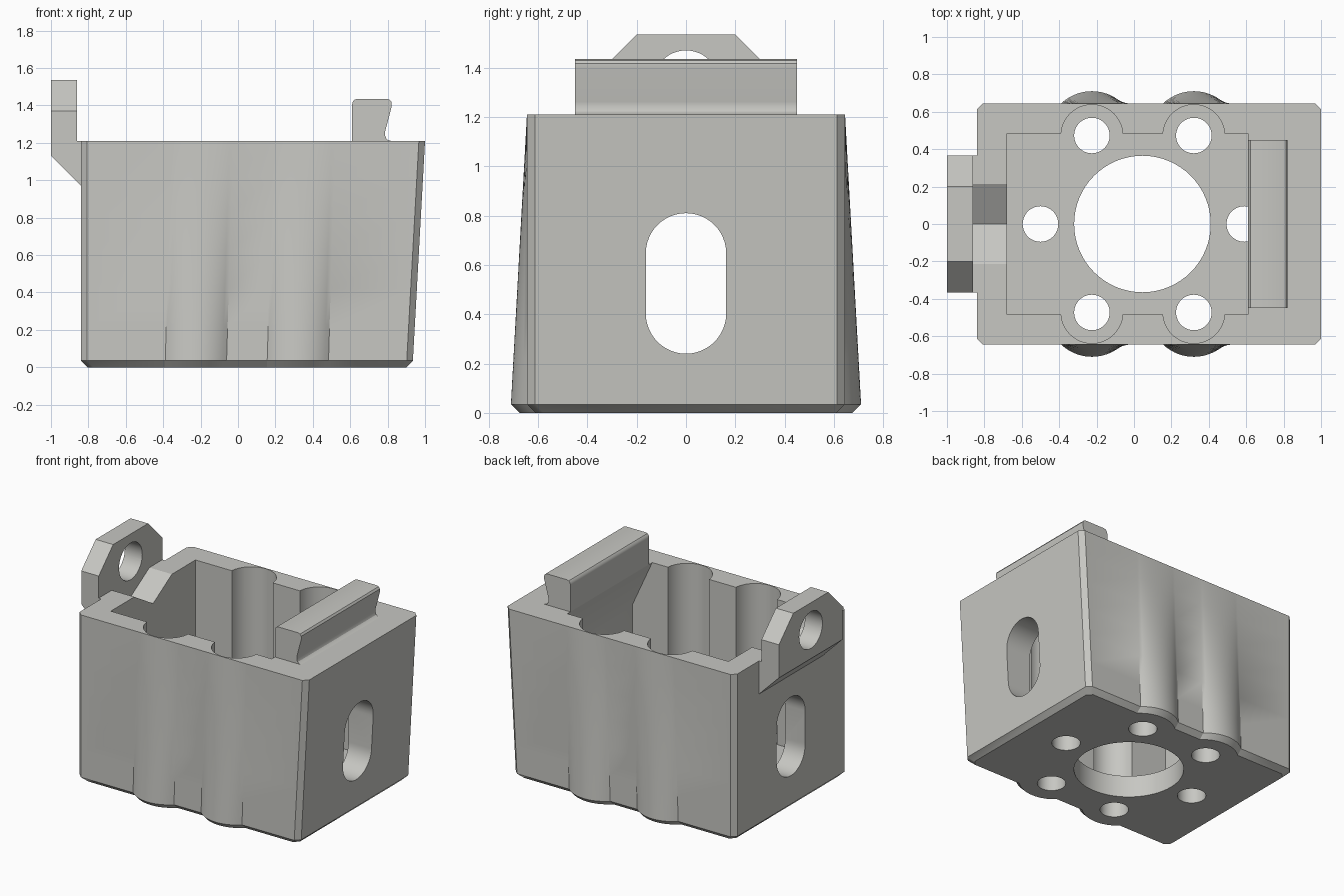
import bpy, bmesh, math

if "Cube" in bpy.data.objects:
    bpy.data.objects.remove(bpy.data.objects["Cube"])

TOP, FLOOR, CH = 1.21, 0.16, 0.035
LOBE_X = (-0.225, 0.32)      # screw boss positions along each long wall

grey = bpy.data.materials.new("light_grey")
grey.diffuse_color = (0.57, 0.57, 0.54, 1)
grey.use_nodes = True
grey.node_tree.nodes["Principled BSDF"].inputs["Base Color"].default_value = grey.diffuse_color


def make(name, bm):
    bmesh.ops.recalc_face_normals(bm, faces=bm.faces)
    me = bpy.data.meshes.new(name)
    bm.to_mesh(me)
    bm.free()
    me.materials.append(grey)
    ob = bpy.data.objects.new(name, me)
    bpy.context.collection.objects.link(ob)
    return ob


def loft(name, rings):
    """Closed solid through rings of equal point count."""
    bm = bmesh.new()
    vs = [[bm.verts.new(p) for p in r] for r in rings]
    n = len(vs[0])
    for a, b in zip(vs, vs[1:]):
        for i in range(n):
            j = (i + 1) % n
            bm.faces.new((a[i], a[j], b[j], b[i]))
    bm.faces.new(vs[0][::-1])
    bm.faces.new(vs[-1])
    return make(name, bm)


def prism(name, pts, axis, lo, hi):
    """Extrude a 2D outline along x (pts = y,z), y (pts = x,z) or z (pts = x,y)."""
    put = {"x": lambda p, d: (d, p[0], p[1]),
           "y": lambda p, d: (p[0], d, p[1]),
           "z": lambda p, d: (p[0], p[1], d)}[axis]
    return loft(name, [[put(p, d) for p in pts] for d in (lo, hi)])


def circle(cx, cy, r, n=48):
    return [(cx + r * math.cos(2 * math.pi * i / n), cy + r * math.sin(2 * math.pi * i / n))
            for i in range(n)]


def cut(ob, cutter):
    bpy.context.view_layer.objects.active = ob
    m = ob.modifiers.new("cut", "BOOLEAN")
    m.operation, m.solver, m.object = "DIFFERENCE", "EXACT", cutter
    bpy.ops.object.modifier_apply(modifier=m.name)
    bpy.data.objects.remove(cutter, do_unlink=True)


def smooth(ob):
    bpy.ops.object.select_all(action="DESELECT")
    ob.select_set(True)
    bpy.context.view_layer.objects.active = ob
    bpy.ops.object.shade_smooth_by_angle(angle=math.radians(30))


def body_ring(z, inset=0.0):
    """Outline with cut corners and side bulges that fade towards the top."""
    t = max(0.0, (z - CH) / (TOP - CH))
    xl, xr, w = -0.84 + inset, 0.935 + 0.065 * t - inset, 0.645 - inset
    c, n, half = 0.033, 16, 0.164
    front = [(xl + c, -w)]
    for cx in LOBE_X:
        for i in range(n + 1):
            dx = -half + 2 * half * i / n
            bulge = max(0.0, 0.47 + math.sqrt(0.24 ** 2 - dx * dx) - 0.645)
            front.append((cx + dx + 0.035 * t, -w - bulge * (1 - t)))
    front += [(xr - c, -w), (xr, -w + c)]
    back = [(x, -y) for x, y in reversed(front)]
    ring = front + back + [(xl, w - c), (xl, -w + c)]
    return [(x, y, z) for x, y in ring]


# Housing shell with bevelled base
levels = [CH, 0.22, 0.42, 0.62, 0.82, 1.02, TOP]
housing = loft("housing", [body_ring(0, CH)] + [body_ring(z) for z in levels])

# Inner cavity, with an overhang under the lip
cut(housing, prism("cavity_cutter", [(-0.68, FLOOR), (0.77, FLOOR), (0.77, 0.86), (0.61, TOP),
                                     (0.61, 1.4), (-0.68, 1.4)], "y", -0.485, 0.485))
# Round lobes in the cavity walls and screw holes below them
for cx in LOBE_X:
    for s in (-1, 1):
        cut(housing, prism("lobe_cutter", circle(cx, s * 0.473, 0.165), "z", FLOOR, 1.4))
        cut(housing, prism("screw_cutter", circle(cx, s * 0.473, 0.095), "z", -0.1, 0.4))
# Floor holes
for cx, r in ((-0.5, 0.095), (0.59, 0.095), (0.045, 0.365)):
    cut(housing, prism("floor_hole_cutter", circle(cx, 0, r, 64), "z", -0.1, 0.4))
# Slot through both end walls
R = 0.163
slot = [(R * math.cos(math.pi * i / 24), 0.647 + R * math.sin(math.pi * i / 24)) for i in range(25)]
slot += [(-y, 1.05 - z) for y, z in slot]
cut(housing, prism("slot_cutter", slot, "x", -1.5, 1.5))


def groove():
    return prism("groove_cutter", [(-0.215, TOP), (0, TOP - 0.13), (0.215, TOP),
                                   (0.215, 1.3), (-0.215, 1.3)], "x", -0.86, -0.6)


# V groove across the left wall
cut(housing, groove())
smooth(housing)

# Hanging tab with cut shoulders, a hole and a sloped underside
tab = prism("hanging_tab", [(-1, 1.13), (-0.84, 0.97), (-0.84, TOP), (-0.86, TOP),
                            (-0.86, 1.535), (-1, 1.535)], "y", -0.365, 0.365)
for s in (-1, 1):
    cut(tab, prism("shoulder_cutter", [(s * 0.2, 1.535), (s * 0.365, 1.37), (s * 0.6, 1.37),
                                       (s * 0.6, 1.8), (s * 0.2, 1.8)], "x", -1.2, -0.5))
cut(tab, prism("tab_hole_cutter", circle(0, 1.337, 0.133), "x", -1.2, -0.855))
cut(tab, groove())
smooth(tab)

# Clip lip on the right rim: rounded top and undercut outer face
lip = [(0.61, TOP), (0.61, 1.405), (0.614, 1.42), (0.624, 1.431), (0.64, 1.435),
       (0.795, 1.435), (0.812, 1.43), (0.822, 1.416), (0.822, 1.395), (0.787, 1.262),
       (0.786, 1.24), (0.793, 1.222), (0.805, 1.213), (0.82, TOP)]
smooth(prism("clip_lip", lip, "y", -0.45, 0.45))
